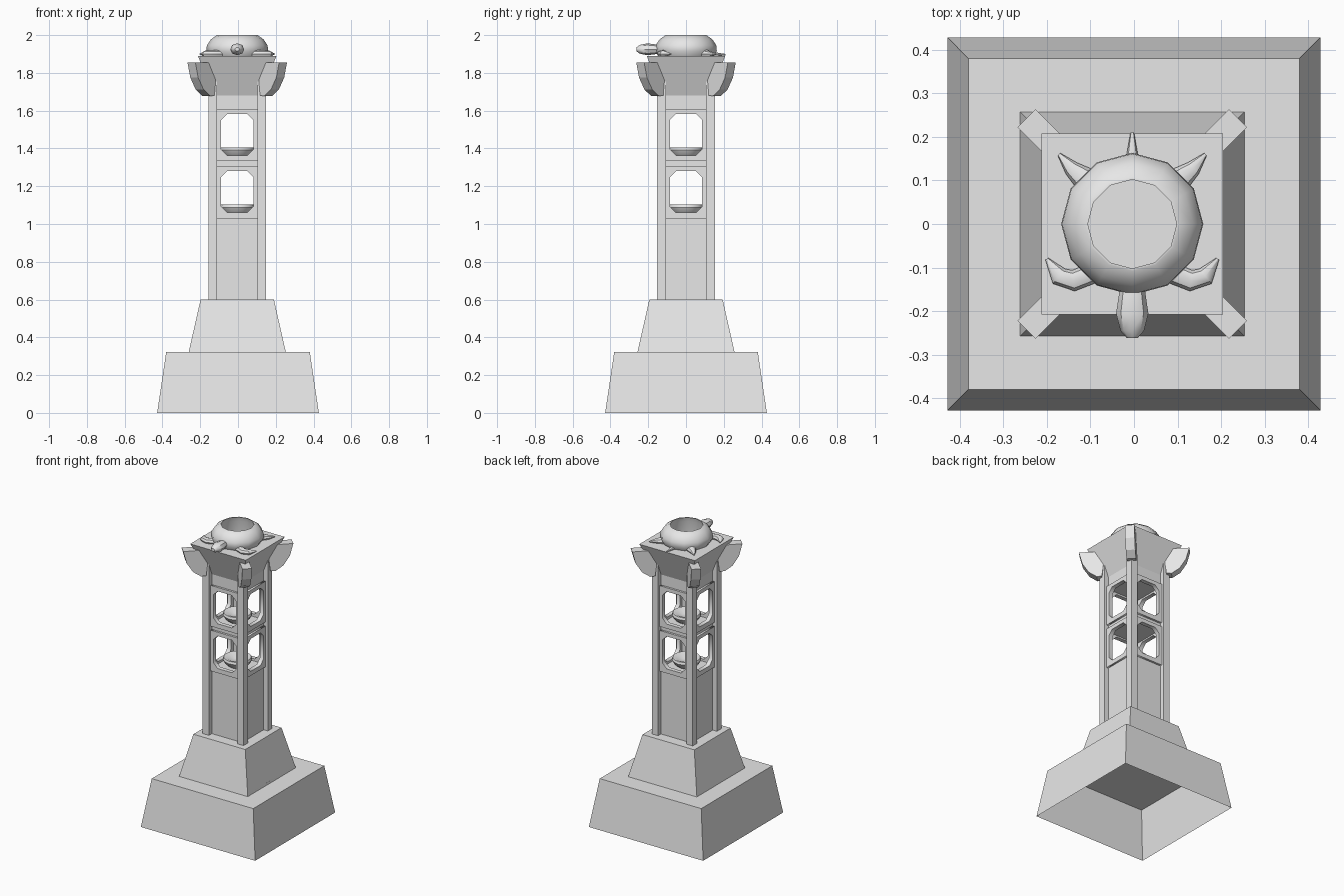
import bpy, bmesh
from math import pi, cos, sin, radians
from mathutils import Matrix, Vector

cube = bpy.data.objects.get("Cube")
if cube:
    bpy.data.objects.remove(cube)

stone = bpy.data.materials.new("grey_stone")
stone.use_nodes = True
GREY = (0.8, 0.8, 0.8, 1)
stone.diffuse_color = GREY
stone.node_tree.nodes["Principled BSDF"].inputs["Base Color"].default_value = GREY
SHIFT = -0.004  # the tower sits slightly off the plinth centre


def add_mesh(name, mesh, smooth=False):
    obj = bpy.data.objects.new(name, mesh)
    bpy.context.collection.objects.link(obj)
    mesh.materials.clear()
    mesh.materials.append(stone)
    if smooth:
        bpy.ops.object.select_all(action="DESELECT")
        obj.select_set(True)
        bpy.context.view_layer.objects.active = obj
        bpy.ops.object.shade_smooth_by_angle(angle=radians(42))
    return obj


def finish(name, bm, smooth=False):
    bmesh.ops.recalc_face_normals(bm, faces=bm.faces)
    mesh = bpy.data.meshes.new(name)
    bm.to_mesh(mesh)
    bm.free()
    return add_mesh(name, mesh, smooth)


def loft(bm, rings, cap_start=True, cap_end=True):
    """Skin a list of equally sized closed rings."""
    loops = [[bm.verts.new(p) for p in ring] for ring in rings]
    for a, b in zip(loops, loops[1:]):
        for i in range(len(a)):
            j = (i + 1) % len(a)
            bm.faces.new((a[i], a[j], b[j], b[i]))
    if cap_start:
        bm.faces.new(loops[0][::-1])
    if cap_end:
        bm.faces.new(loops[-1])


def square(half, z, cx=SHIFT, cy=0):
    return [(cx + sx * half, cy + sy * half, z) for sx, sy in ((-1, -1), (1, -1), (1, 1), (-1, 1))]


def block(name, *levels, cx=SHIFT, cy=0, open_bottom=False):
    bm = bmesh.new()
    loft(bm, [square(h, z, cx, cy) for h, z in levels], cap_start=not open_bottom)
    return finish(name, bm)


def lathe(name, profile, sides, cap_start, cap_end):
    bm = bmesh.new()
    loft(bm, [[(SHIFT + r * cos(2 * pi * i / sides), r * sin(2 * pi * i / sides), z)
               for i in range(sides)] for r, z in profile], cap_start, cap_end)
    return finish(name, bm, True)


def limb(name, path, z, squash=0.85, sides=8):
    """Tapered tube along a flat path of (x, y, radius)."""
    pts = [Vector((SHIFT + x, y, z)) for x, y, r in path]
    rings = []
    for i, (p, (x, y, r)) in enumerate(zip(pts, path)):
        t = (pts[min(i + 1, len(pts) - 1)] - pts[max(i - 1, 0)]).normalized()
        side = Vector((-t.y, t.x, 0))
        rings.append([p + side * r * cos(2 * pi * k / sides)
                      + Vector((0, 0, r * squash * sin(2 * pi * k / sides))) for k in range(sides)])
    bm = bmesh.new()
    loft(bm, rings)
    return finish(name, bm, True)


# Plinth: hollow from below, with a shallow recess under the pedestal
block("plinth", (0.428, 0), (0.38, 0.322), (0.25, 0.322), (0.25, 0.336), cx=0, open_bottom=True)
block("pedestal", (0.257, 0.322), (0.194, 0.6))

# Shaft core, chamber floors and ceilings
block("lower_shaft", (0.122, 0.59), (0.122, 1.045))
block("chamber_divider", (0.122, 1.29), (0.122, 1.345))
block("upper_shaft", (0.122, 1.595), (0.122, 1.7))

# Corner posts
for sx in (-1, 1):
    for sy in (-1, 1):
        block("corner_post", (0.0235, 0.59), (0.0235, 1.76), cx=SHIFT + sx * 0.1295, cy=sy * 0.1295)


# Window frames: rectangle with a chamfered opening
def window_frame_mesh():
    w, b, t, c = 0.085, 0.03, 0.25, 0.032
    outer = [(-0.112, 0), (0.112, 0), (0.112, 0.276), (-0.112, 0.276)]
    hole = [(-w + c, b), (w - c, b), (w, b + c), (w, t - c),
            (w - c, t), (-w + c, t), (-w, t - c), (-w, b + c)]
    curve = bpy.data.curves.new("window_outline", "CURVE")
    curve.dimensions = "2D"
    curve.fill_mode = "BOTH"
    curve.extrude = 0.014
    for pts in (outer, hole):
        spline = curve.splines.new("POLY")
        spline.points.add(len(pts) - 1)
        for point, (x, y) in zip(spline.points, pts):
            point.co = (x, y, 0, 1)
        spline.use_cyclic_u = True
    helper = bpy.data.objects.new("window_outline", curve)
    bpy.context.collection.objects.link(helper)
    graph = bpy.context.evaluated_depsgraph_get()
    mesh = bpy.data.meshes.new_from_object(helper.evaluated_get(graph))
    bpy.data.objects.remove(helper)
    return mesh


frame_mesh = window_frame_mesh()
for floor in (1.03, 1.333):
    for k in range(4):
        frame = add_mesh("window_frame", frame_mesh)
        frame.matrix_world = (Matrix.Translation((SHIFT, 0, floor)) @ Matrix.Rotation(k * pi / 2, 4, "Z")
                              @ Matrix.Translation((0, -0.122, 0)) @ Matrix.Rotation(pi / 2, 4, "X"))
    # Shallow dish inside each chamber
    dish = [(0.05, 0.012), (0.078, 0.035), (0.09, 0.058), (0.085, 0.073), (0.072, 0.073), (0.03, 0.05)]
    lathe("chamber_dish", [(r, floor + z) for r, z in dish], 16, True, True)

# Flared cap
block("cap", (0.122, 1.68), (0.208, 1.89))

# Curved diagonal brackets under the cap corners
bracket = [(0.18, 1.855), (0.2, 1.68), (0.232, 1.678), (0.282, 1.712), (0.322, 1.775), (0.343, 1.855)]
for k in range(4):
    bm = bmesh.new()
    loft(bm, [[(r, s * 0.0295, z) for r, z in bracket] for s in (-1, 1)])
    turn = Matrix.Translation((SHIFT, 0, 0)) @ Matrix.Rotation(pi / 4 + k * pi / 2, 4, "Z")
    bmesh.ops.transform(bm, matrix=turn, verts=bm.verts)
    finish("corner_bracket", bm)

# Open shell bowl
lathe("shell_bowl", [(0.145, 1.885), (0.163, 1.915), (0.161, 1.945), (0.14, 1.977), (0.108, 2.0),
                     (0.102, 2.0), (0.11, 1.97), (0.115, 1.885)], 12, False, False)

# Head, tail and legs around the bowl
limb("head", [(0, -0.13, 0.028), (0, -0.165, 0.031), (0, -0.205, 0.037), (0, -0.245, 0.027),
              (0, -0.262, 0.012)], 1.925)
limb("tail", [(0, 0.14, 0.016), (0, 0.17, 0.011), (0, 0.21, 0.004)], 1.897)
for s in (-1, 1):
    limb("front_leg", [(s * 0.085, -0.11, 0.024), (s * 0.135, -0.13, 0.024),
                       (s * 0.168, -0.12, 0.022), (s * 0.196, -0.08, 0.004)], 1.9)
    limb("back_leg", [(s * 0.105, 0.1, 0.03), (s * 0.14, 0.128, 0.018), (s * 0.168, 0.16, 0.004)], 1.9)
